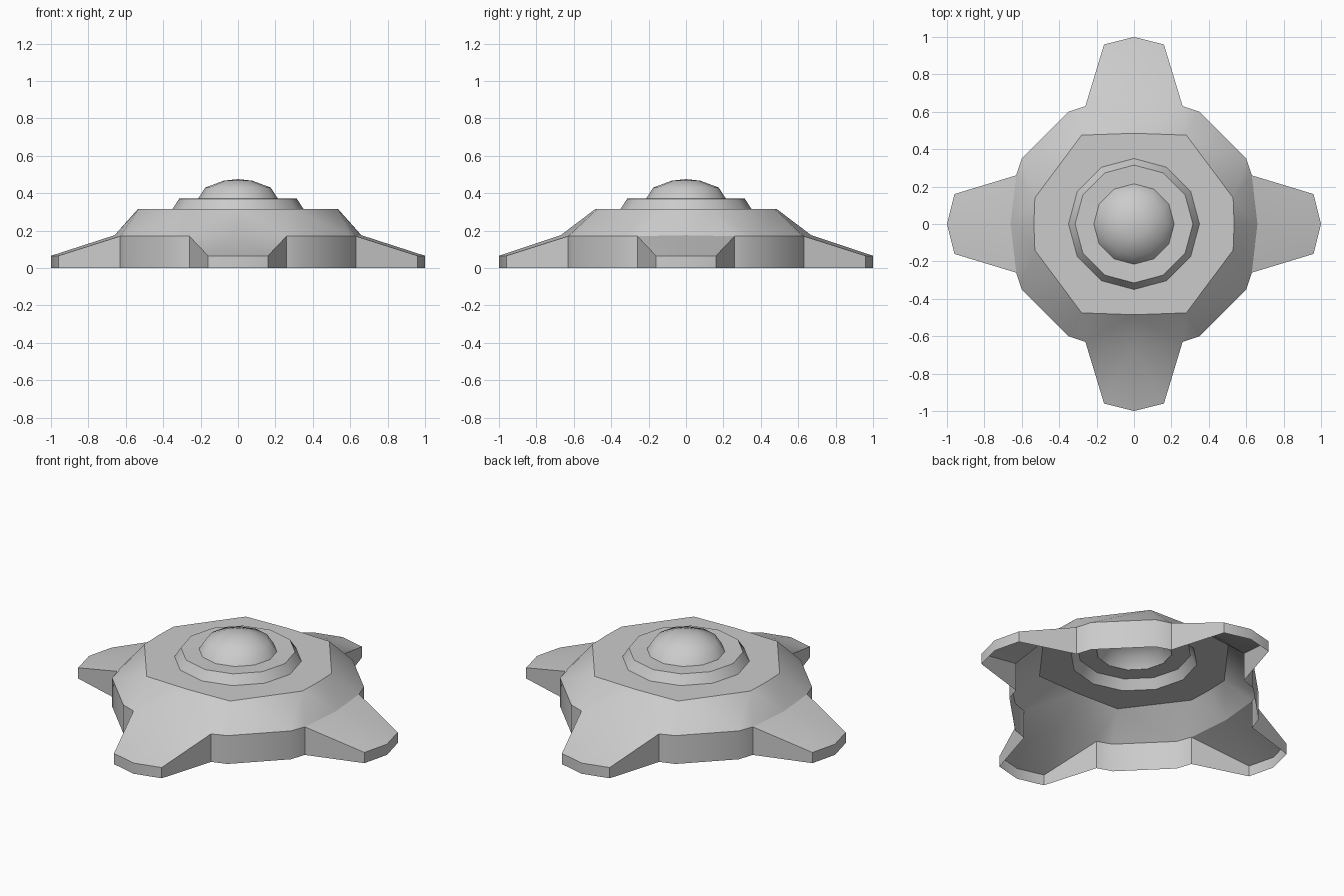
import bpy, bmesh, math

if "Cube" in bpy.data.objects:
    bpy.data.objects.remove(bpy.data.objects["Cube"])


def finish(name, bm, angle=30):
    bmesh.ops.remove_doubles(bm, verts=bm.verts, dist=0.0005)
    bmesh.ops.recalc_face_normals(bm, faces=bm.faces)
    mesh = bpy.data.meshes.new(name)
    bm.to_mesh(mesh)
    bm.free()
    ob = bpy.data.objects.new(name, mesh)
    bpy.context.collection.objects.link(ob)
    bpy.ops.object.select_all(action='DESELECT')
    bpy.context.view_layer.objects.active = ob
    ob.select_set(True)
    bpy.ops.object.shade_smooth_by_angle(angle=math.radians(angle))
    return ob


# four-armed base shell: one quarter, mirrored, open underneath
bm = bmesh.new()
P = {
    "t0": (1, 0, .065), "t1": (.96, .16, .065), "n": (.63, .26, .17),
    "k": (.60, .35, .172), "k2": (.35, .60, .172), "n2": (.26, .63, .17),
    "s1": (.16, .96, .065), "s0": (0, 1, .065),
    "ax": (.66, 0, .175), "ay": (0, .67, .175),
    "a": (.535, 0, .315), "b": (.53, .14, .315),
    "c": (.28, .475, .315), "d": (0, .485, .315),
}
for i in range(4):
    t = math.radians(30 * i)
    P["h%d" % i] = (.35 * math.cos(t), .35 * math.sin(t), .315)
V = {k: bm.verts.new(p) for k, p in P.items()}
for f in ("ax t0 t1 n", "ay n2 s1 s0", "ax n b a", "n k b", "k k2 c b",
          "k2 n2 c", "n2 ay d c", "a b h1 h0", "b c h2 h1", "c d h3 h2"):
    bm.faces.new([V[k] for k in f.split()])

# vertical outer walls down to the ground
rim = ["t0", "t1", "n", "k", "k2", "n2", "s1", "s0"]
foot = [bm.verts.new((P[k][0], P[k][1], 0)) for k in rim]
for i in range(len(rim) - 1):
    bm.faces.new((V[rim[i]], foot[i], foot[i + 1], V[rim[i + 1]]))

# mirror the quarter across both axes
for axis in (0, 1):
    dup = bmesh.ops.duplicate(bm, geom=bm.verts[:] + bm.edges[:] + bm.faces[:])
    new = [g for g in dup["geom"] if isinstance(g, bmesh.types.BMVert)]
    for v in new:
        v.co[axis] *= -1
    bmesh.ops.reverse_faces(
        bm, faces=[g for g in dup["geom"] if isinstance(g, bmesh.types.BMFace)])
finish("base_shell", bm)


def revolve(name, profile, sides, angle):
    bm = bmesh.new()
    vs = [bm.verts.new((r, 0, z)) for r, z in profile]
    es = [bm.edges.new(e) for e in zip(vs, vs[1:])]
    bmesh.ops.spin(bm, geom=vs + es, cent=(0, 0, 0), axis=(0, 0, 1),
                   angle=2 * math.pi, steps=sides, use_duplicate=False)
    return finish(name, bm, angle)


# raised collar around the dome
revolve("collar", [(.35, .315), (.315, .37), (.21, .368)], 12, 30)
# rounded centre dome
revolve("dome", [(.215, .368), (.175, .43), (.075, .467), (0, .475)], 12, 50)
